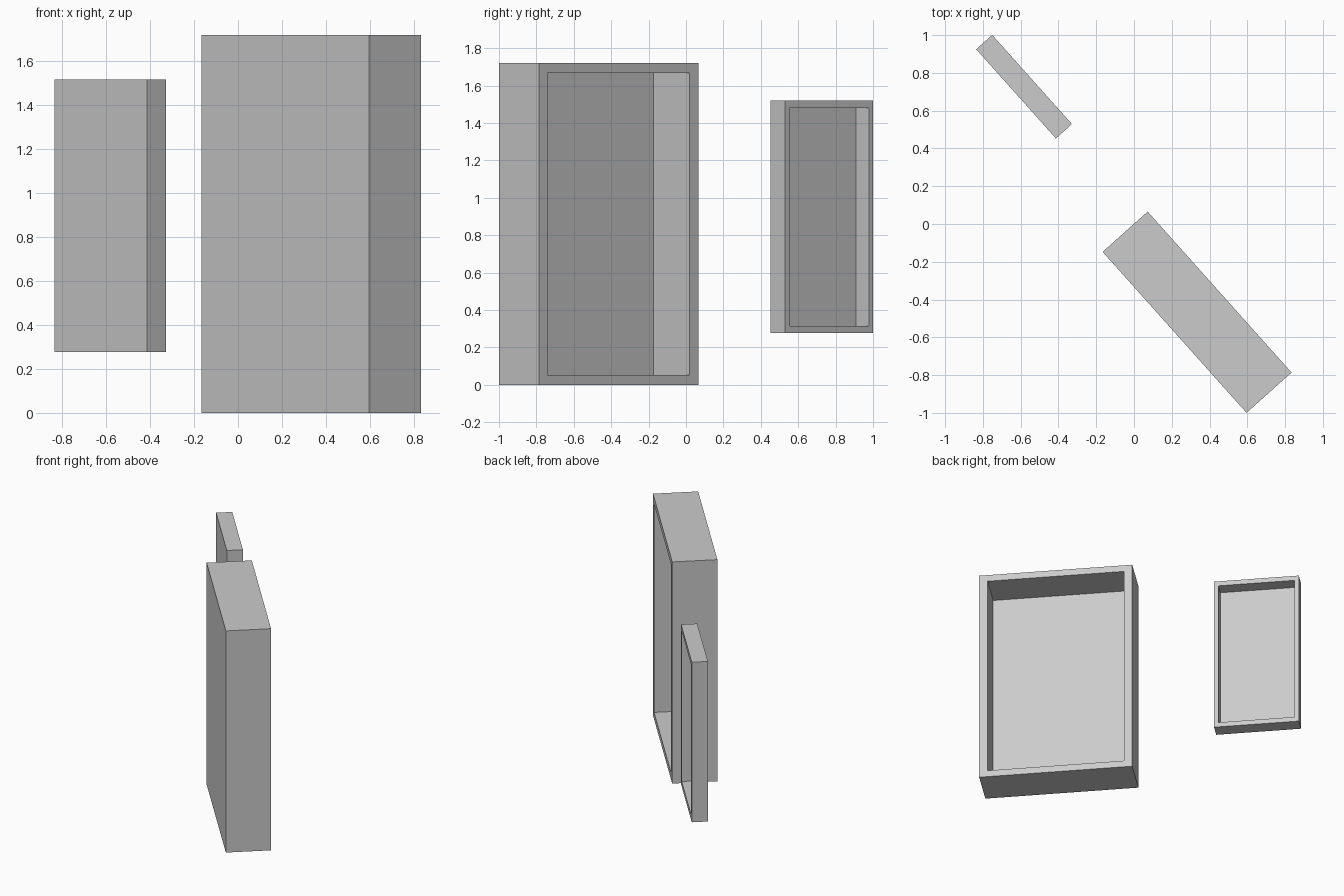
import bpy, bmesh, math

if "Cube" in bpy.data.objects:
    bpy.data.objects.remove(bpy.data.objects["Cube"])

ANGLE = math.radians(-48.2)  # both trays are turned the same way


def open_tray(name, size, center, side_wall, end_wall, cavity):
    """Shallow box standing on edge, open towards its local +y side."""
    lx, ly, lz = (s / 2 for s in size)
    bm = bmesh.new()
    bmesh.ops.create_cube(bm, size=1)
    for v in bm.verts:
        v.co.x *= size[0]
        v.co.y *= size[1]
        v.co.z *= size[2]
    bm.normal_update()
    face = max(bm.faces, key=lambda f: f.normal.y)
    # First inset makes the rim, second one is pushed back to form the cavity
    for y in (ly, ly - cavity):
        bmesh.ops.inset_individual(bm, faces=[face], thickness=0.005)
        for v in face.verts:
            v.co = (math.copysign(lx - side_wall, v.co.x), y,
                    math.copysign(lz - end_wall, v.co.z))
    bmesh.ops.recalc_face_normals(bm, faces=bm.faces)
    mesh = bpy.data.meshes.new(name)
    bm.to_mesh(mesh)
    bm.free()
    obj = bpy.data.objects.new(name, mesh)
    obj.location = center
    obj.rotation_euler.z = ANGLE
    bpy.context.collection.objects.link(obj)
    return obj


# Large tray standing on the ground
open_tray("large_tray", (1.143, 0.32, 1.72), (0.334, -0.467, 0.86),
          0.063, 0.052, 0.288)

# Small tray raised behind it
open_tray("small_tray", (0.633, 0.114, 1.242), (-0.582, 0.727, 0.898),
          0.032, 0.038, 0.104)
